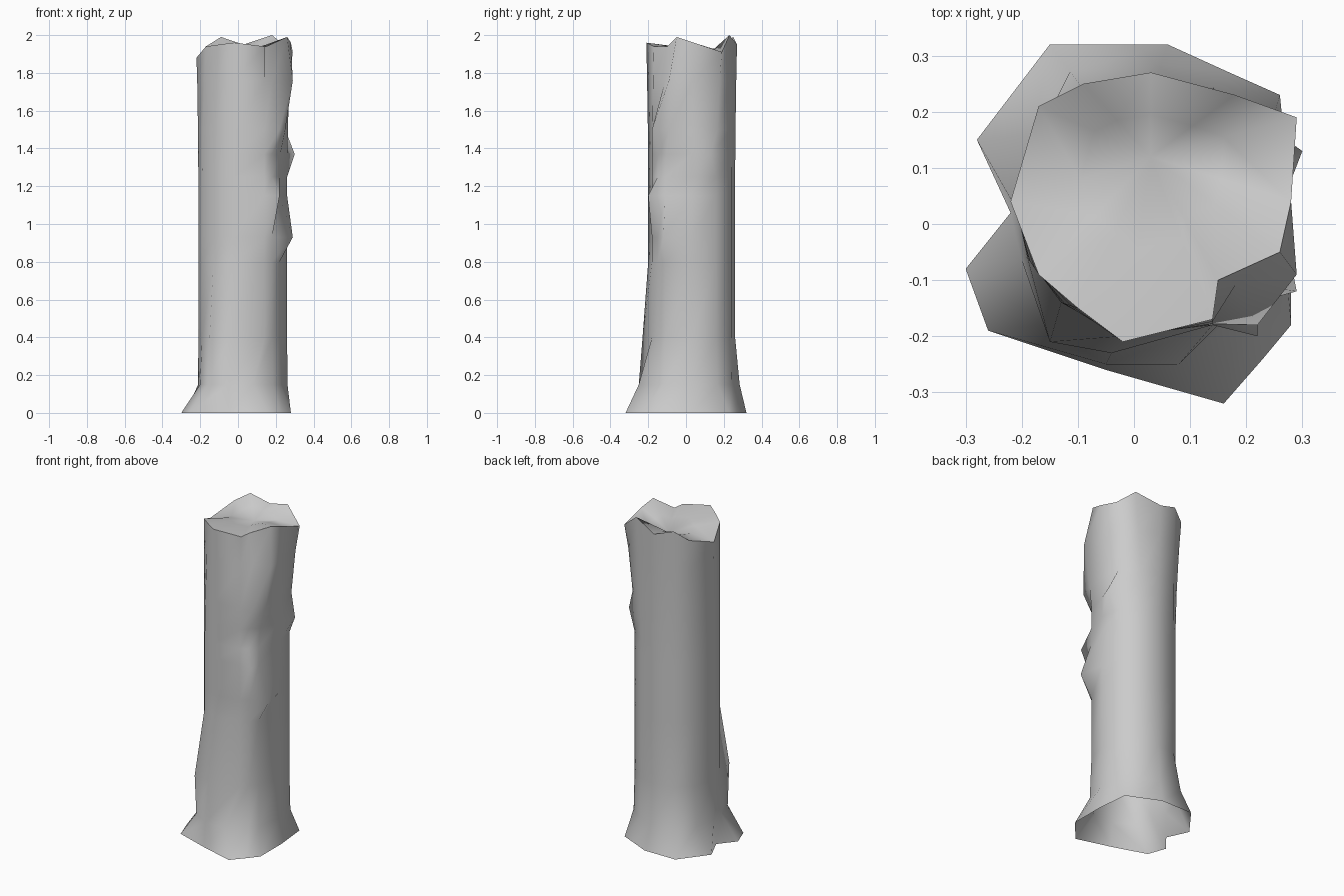
import bpy
import bmesh
from mathutils import Vector

default_cube = bpy.data.objects.get("Cube")
if default_cube:
    bpy.data.objects.remove(default_cube, do_unlink=True)

# One vertical ridge per row, counter-clockwise, in hundredths:
# foot x, y / shaft x, y / broken rim x, y, z
RIDGES = [
    (28, 3, 26, 3, 28, 4, 196),
    (26, 23, 24, 16, 29, 19, 191),
    (17, 27, 14, 24, 18, 23, 200),
    (6, 32, 4, 26, 3, 27, 195),
    (-15, 32, -9, 24, -9, 25, 199),
    (-28, 15, -17, 16, -17, 21, 194),
    (-22, 2, -21, 3, -22, 4, 188),
    (-30, -8, -19, -6, -17, -9, 194),
    (-26, -19, -13, -14, -10, -15, 195),
    (-5, -26, -2, -20, -2, -21, 196),
    (16, -32, 14, -18, 14, -17, 194),
    (23, -24, 18, -15, 15, -10, 194),
    (28, -18, 22, -11, 26, -5, 199),
]

# Ring heights, and how far each ring leans to the foot or to the rim
HEIGHTS = [0, 15, 40, 80, 93, 115, 125, 137, 150, 176]
FLARE = {0: 1.0, 15: 0.1}
CROWN = {137: 0.1, 150: 0.2, 176: 0.6}
BACK_ROOTS = (3, 4)

# Knots, roots and dents: (ridge, height) -> x, y
KNOTS = {
    (1, 137): (30, 13),
    (12, 93): (29, -12),
    (11, 115): (22, -20),
    (11, 150): (22, -18),
    (11, 176): (18, -11),
    (12, 150): (25, -9),
    (12, 176): (29, -9),
    (8, 15): (-16, -18),
    (8, 40): (-15, -21),
    (9, 15): (-5, -25),
    (9, 40): (-4, -23),
    (10, 15): (8, -25),
}


def ridge_point(index, height):
    """Position on a ridge at one of the ring heights."""
    row = RIDGES[index]
    foot, shaft, rim = (Vector(row[i:i + 2]) for i in (0, 2, 4))
    flare = FLARE.get(height, 0)
    if index in BACK_ROOTS and height == 15:
        flare = 0.4
    point = shaft.lerp(foot, flare).lerp(rim, CROWN.get(height, 0))
    point = Vector(KNOTS.get((index, height), point))
    return Vector((point.x, point.y, height)) / 100


def make_material(name, color):
    material = bpy.data.materials.new(name)
    material.use_nodes = True
    material.diffuse_color = color
    material.node_tree.nodes["Principled BSDF"].inputs["Base Color"].default_value = color
    return material


bm = bmesh.new()
count = len(RIDGES)

# Trunk wall: loft the rings from the open foot up to the jagged rim
rings = [[bm.verts.new(ridge_point(i, h)) for i in range(count)] for h in HEIGHTS]
rim = [bm.verts.new(Vector(row[4:]) / 100) for row in RIDGES]
rings.append(rim)
for lower, upper in zip(rings, rings[1:]):
    for i in range(count):
        j = (i + 1) % count
        bm.faces.new((lower[i], lower[j], upper[j], upper[i]))

# Broken top: an inner ring around a shallow hollow
hollow = Vector((0.03, 0.12, 1.9))
inner = []
for vert in rim:
    point = vert.co.lerp(hollow, 0.5)
    point.z = vert.co.z * 0.3 + 1.93 * 0.7
    inner.append(bm.verts.new(point))
hollow_vert = bm.verts.new(hollow)
for i in range(count):
    j = (i + 1) % count
    bm.faces.new((rim[i], rim[j], inner[j], inner[i]))
    bm.faces.new((inner[i], inner[j], hollow_vert))

# Smooth bark with a crisp broken rim
for face in bm.faces:
    face.smooth = True
for i in range(count):
    bm.edges.get((rim[i], rim[(i + 1) % count])).smooth = False

mesh = bpy.data.meshes.new("broken_trunk")
bm.to_mesh(mesh)
bm.free()
mesh.materials.append(make_material("pale_grey_wood", (0.6, 0.6, 0.6, 1)))
trunk = bpy.data.objects.new("broken_trunk", mesh)
bpy.context.collection.objects.link(trunk)
